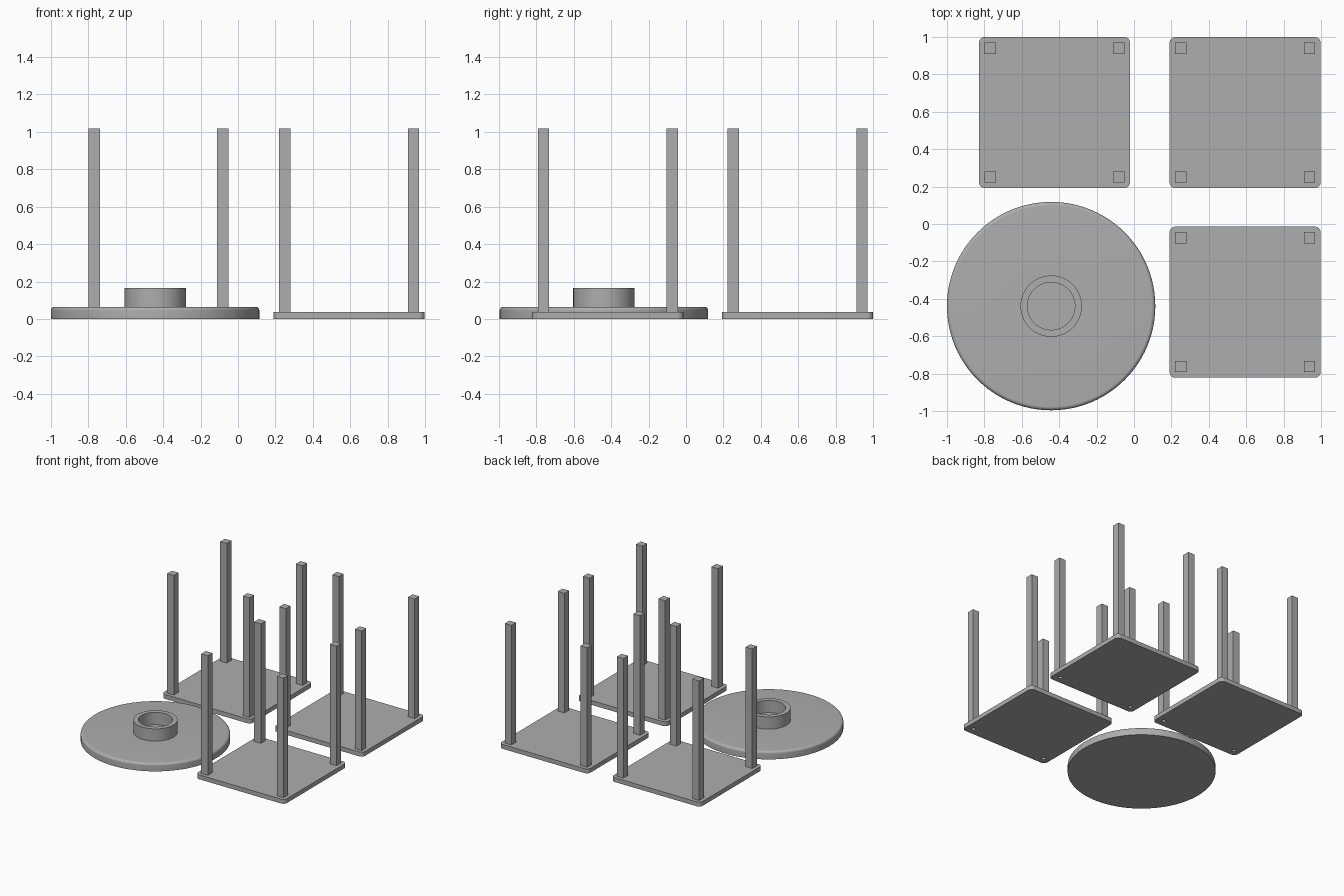
import bpy, bmesh, math

if "Cube" in bpy.data.objects:
    bpy.data.objects.remove(bpy.data.objects["Cube"])

grey = bpy.data.materials.new("plain grey")
grey.diffuse_color = (0.42, 0.42, 0.42, 1)
grey.use_nodes = True
grey.node_tree.nodes["Principled BSDF"].inputs["Base Color"].default_value = grey.diffuse_color

PLATE, PLATE_T, CORNER = 0.808, 0.036, 0.032
LEG, LEG_TOP, LEG_OFF = 0.06, 1.018, 0.344


def finish(bm, name, loc=(0, 0, 0)):
    bmesh.ops.recalc_face_normals(bm, faces=bm.faces)
    mesh = bpy.data.meshes.new(name)
    bm.to_mesh(mesh)
    bm.free()
    mesh.materials.append(grey)
    ob = bpy.data.objects.new(name, mesh)
    ob.location = loc
    bpy.context.collection.objects.link(ob)
    return ob


def smooth(ob):
    bpy.ops.object.select_all(action='DESELECT')
    ob.select_set(True)
    bpy.context.view_layer.objects.active = ob
    bpy.ops.object.shade_smooth_by_angle(angle=math.radians(35))


def box(name, size, loc):
    bm = bmesh.new()
    bmesh.ops.create_cube(bm, size=1)
    bmesh.ops.scale(bm, vec=size, verts=bm.verts)
    return finish(bm, name, loc)


def lathe(name, profile, loc, steps=96):
    bm = bmesh.new()
    vs = [bm.verts.new((r, 0, z)) for r, z in profile]
    edges = [bm.edges.new(p) for p in zip(vs, vs[1:])]
    bmesh.ops.spin(bm, geom=vs + edges, cent=(0, 0, 0), axis=(0, 0, 1),
                   angle=math.tau, steps=steps)
    bmesh.ops.remove_doubles(bm, verts=bm.verts, dist=1e-5)
    ob = finish(bm, name, loc)
    smooth(ob)
    return ob


def rounded_plate(name, x, y):
    bm = bmesh.new()
    bmesh.ops.create_cube(bm, size=1)
    bmesh.ops.scale(bm, vec=(PLATE, PLATE, PLATE_T), verts=bm.verts)
    upright = [e for e in bm.edges
               if abs(e.verts[0].co.z - e.verts[1].co.z) > PLATE_T / 2]
    bmesh.ops.bevel(bm, geom=upright, offset=CORNER, segments=8,
                    profile=0.5, affect='EDGES')
    return finish(bm, name, (x, y, PLATE_T / 2))


def tray(label, x, y):
    plate = rounded_plate(label + "_plate", x, y)
    # blind round sockets beneath the two front legs
    bm = bmesh.new()
    for sx in (-1, 1):
        new = bmesh.ops.create_cone(bm, cap_ends=True, segments=24, radius1=0.015,
                                    radius2=0.015, depth=0.06)["verts"]
        bmesh.ops.translate(bm, verts=new, vec=(sx * LEG_OFF, -LEG_OFF, 0))
    cutter = finish(bm, label + "_socket_cutter", (x, y, 0))
    cutter.hide_render = True
    cutter.hide_set(True)
    mod = plate.modifiers.new("sockets", 'BOOLEAN')
    mod.operation, mod.solver, mod.object = 'DIFFERENCE', 'EXACT', cutter
    smooth(plate)
    # four square legs
    for sy, row in ((-1, "front"), (1, "back")):
        for sx, side in ((-1, "left"), (1, "right")):
            box(f"{label}_{row}_{side}_leg", (LEG, LEG, LEG_TOP - PLATE_T),
                (x + sx * LEG_OFF, y + sy * LEG_OFF, (LEG_TOP + PLATE_T) / 2))


# three four-legged trays
tray("back_left", -0.425, 0.596)
tray("back_right", 0.594, 0.596)
tray("front_right", 0.594, -0.418)

# round base with filleted top rim and a hollow collar in the middle
R, TOP, FIL = 0.557, 0.065, 0.02
rim = [(R - FIL + FIL * math.cos(a), TOP - FIL + FIL * math.sin(a))
       for a in (i * math.pi / 16 for i in range(9))]
collar = [(0.164, TOP), (0.164, 0.166), (0.127, 0.166), (0.127, TOP), (0, TOP)]
lathe("round_base_with_collar", [(0, 0), (R, 0)] + rim + collar, (-0.443, -0.439, 0))
